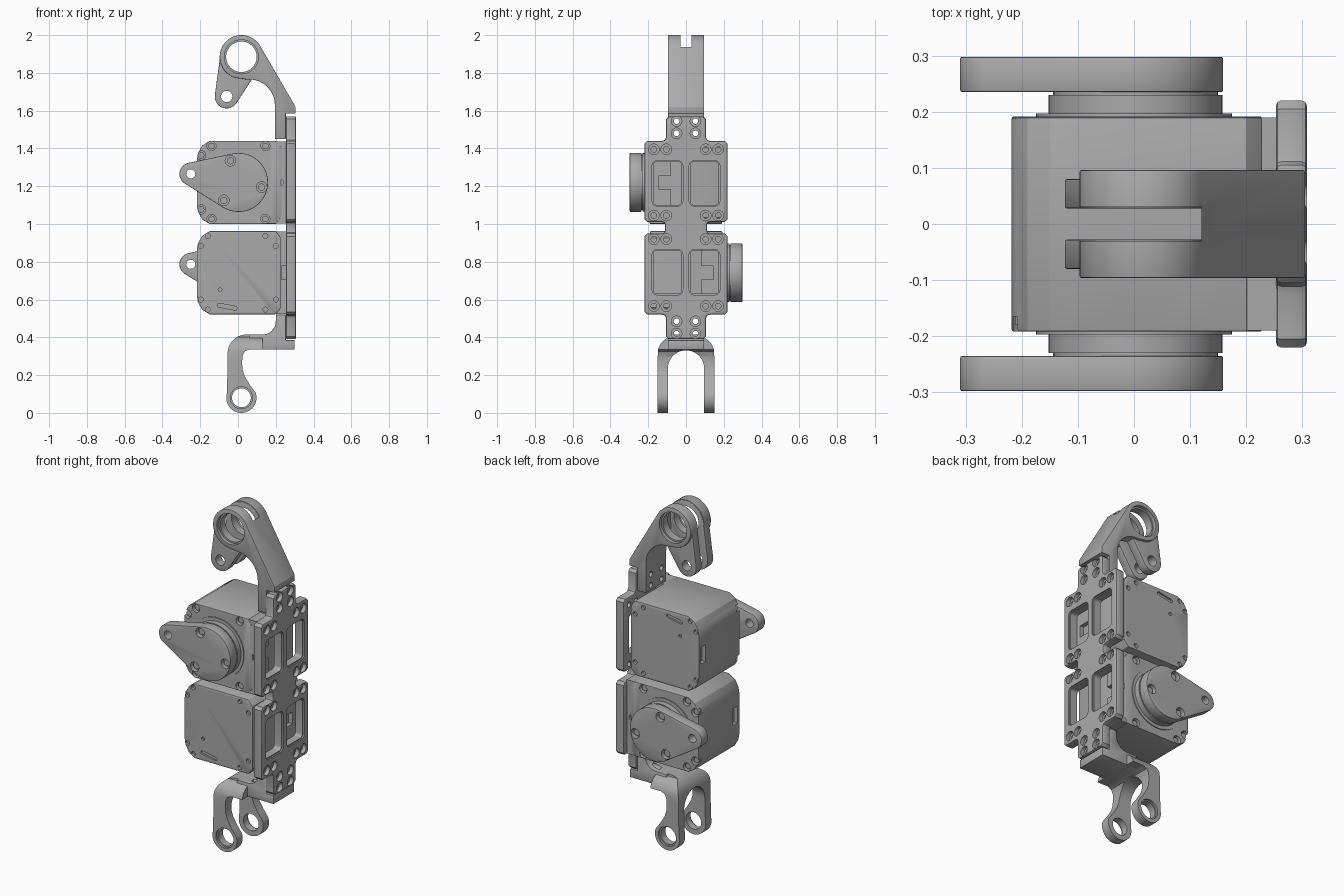
import bpy, bmesh, math

old = bpy.data.objects.get("Cube")
if old:
    bpy.data.objects.remove(old)

grey = bpy.data.materials.new("machined grey")
grey.use_nodes = True
grey.diffuse_color = (0.4, 0.4, 0.4, 1)
grey.node_tree.nodes["Principled BSDF"].inputs["Base Color"].default_value = (0.4, 0.4, 0.4, 1)


def arc(cx, cz, r, start, end, n=16):
    angles = [math.radians(start + (end - start) * i / n) for i in range(n + 1)]
    return [(cx + r * math.cos(a), cz + r * math.sin(a)) for a in angles]


def circle(cx, cz, r, n=40):
    return arc(cx, cz, r, 0, 360, n)[:-1]


def rect(a0, b0, a1, b1):
    return [(a0, b0), (a1, b0), (a1, b1), (a0, b1)]


def rounded(a0, b0, a1, b1, r):
    return (arc(a1 - r, b1 - r, r, 0, 90, 5) + arc(a0 + r, b1 - r, r, 90, 180, 5)
            + arc(a0 + r, b0 + r, r, 180, 270, 5) + arc(a1 - r, b0 + r, r, 270, 360, 5))


def hull(c0, r0, c1, r1):
    """Outline of a belt around two circles."""
    dx, dz = c1[0] - c0[0], c1[1] - c0[1]
    base = math.degrees(math.atan2(dz, dx))
    t = math.degrees(math.acos((r0 - r1) / math.hypot(dx, dz)))
    return (arc(*c0, r0, base + t, base + 360 - t, 40)
            + arc(*c1, r1, base - t, base + t, 20))


def make(name, solids, bevel=0):
    """Extrude each (outline, axis, start, end) into one object."""
    bm = bmesh.new()
    for pts, axis, a, b in solids:
        rows = []
        for d in (a, b):
            rows.append([bm.verts.new((p, d, q) if axis == "y" else (d, p, q)) for p, q in pts])
        bm.faces.new(rows[0])
        bm.faces.new(rows[1])
        n = len(pts)
        for i in range(n):
            j = (i + 1) % n
            bm.faces.new((rows[0][i], rows[0][j], rows[1][j], rows[1][i]))
    bmesh.ops.recalc_face_normals(bm, faces=bm.faces)
    mesh = bpy.data.meshes.new(name)
    bm.to_mesh(mesh)
    bm.free()
    mesh.materials.append(grey)
    obj = bpy.data.objects.new(name, mesh)
    bpy.context.collection.objects.link(obj)
    if bevel:
        mod = obj.modifiers.new("edge", "BEVEL")
        mod.width = bevel
        mod.segments = 2
        mod.limit_method = "ANGLE"
        mod.angle_limit = math.radians(50)
        apply(obj, mod)
    return obj


def apply(obj, mod):
    bpy.context.view_layer.objects.active = obj
    bpy.ops.object.modifier_apply(modifier=mod.name)


def cut(obj, solids, operation="DIFFERENCE"):
    tool = make("cutter", solids)
    mod = obj.modifiers.new("cut", "BOOLEAN")
    mod.operation = operation
    mod.object = tool
    mod.solver = "EXACT"
    apply(obj, mod)
    bpy.data.objects.remove(tool)


# Back plate, one quarter of its outline mirrored twice
MID = 0.98
quarter = [(0.09, 0.39), (0.105, 0.405), (0.105, 0.50), (0.111, 0.514), (0.125, 0.52),
           (0.205, 0.52), (0.22, 0.535), (0.22, 0.935), (0.205, 0.95), (0.125, 0.95),
           (0.114, 0.955), (0.11, 0.967)]
half = quarter + [(y, 2 * MID - z) for y, z in reversed(quarter)]
plate = make("back_plate", [(half + [(-y, z) for y, z in reversed(half)], "x", 0.253, 0.308)], 0.009)
cut(plate, [(rounded(s * 0.098 - 0.075, z - 0.114, s * 0.098 + 0.075, z + 0.114, 0.02), "x", 0.2, 0.4)
            for s in (-1, 1) for z in (0.745, 1.215)])
cut(plate, [(rounded(s * 0.098 - 0.081, z - 0.12, s * 0.098 + 0.081, z + 0.12, 0.025), "x", 0.3, 0.4)
            for s in (-1, 1) for z in (0.745, 1.215)])
tab_holes = [(s * 0.05, z) for s in (-1, 1) for z in (0.42, 0.485, 1.48, 1.545)]
holes = tab_holes + [(s * y, z) for s in (-1, 1) for y in (0.104, 0.17)
                     for z in (0.565, 0.92, 1.045, 1.395)]
cut(plate, [(circle(y, z, 0.028, 24), "x", 0.285, 0.4) for y, z in holes])
cut(plate, [(circle(y, z, 0.015, 20), "x", 0.2, 0.4) for y, z in holes])
tab_drill = [(circle(y, z, 0.015, 20), "x", 0.1, 0.4) for y, z in tab_holes]

# Upper clevis arm
EYE = (0.018, 1.885)
LUG = (-0.06, 1.675)
arm = make("upper_arm", [(
    [(0.195, 1.45), (0.253, 1.45), (0.253, 1.585), (0.305, 1.585), (0.305, 1.62)]
    + arc(*EYE, 0.115, 30, 268, 40) + arc(0.06, 1.63, 0.135, 95, 0), "y", -0.096, 0.096)], 0.003)
slot = [(rect(-0.3, 1.5, 0.09, 2.1), "y", -0.03, 0.03)]
cut(arm, [(rect(-0.3, 1.64, 0.12, 2.1), "y", -0.03, 0.03)])
cut(arm, [(circle(*EYE, 0.081), "y", -0.2, 0.2)])
cut(arm, [(circle(*EYE, 0.09), "y", s * 0.075, s * 0.2) for s in (-1, 1)])
cut(arm, tab_drill)

# Pair of hanging lugs beside the slot
lugs = make("hanging_lugs", [(hull(EYE, 0.112, LUG, 0.063), "y", s * 0.028, s * 0.08)
                             for s in (-1, 1)], 0.003)
cut(lugs, [(circle(*c, r), "y", -0.2, 0.2) for c, r in ((EYE, 0.081), (LUG, 0.03))])
cut(lugs, [(circle(*EYE, 0.09), "y", s * 0.075, s * 0.2) for s in (-1, 1)])

# Lower fork: side profile trimmed by an arch
FOOT = (0.018, 0.08)
fork = make("lower_fork", [(
    arc(*FOOT, 0.08, 165, 380, 32)
    + [(0.062, 0.15), (0.035, 0.195), (0.024, 0.23), (0.022, 0.26), (0.023, 0.30),
       (0.035, 0.325), (0.06, 0.335), (0.13, 0.335), (0.13, 0.415)]
    + arc(0.045, 0.315, 0.1, 90, 180, 10) + [(-0.055, 0.25)], "y", -0.15, 0.15)])
side = [(0.15, -0.1), (0.15, 0.29)] + arc(0.06, 0.315, 0.09, 10, 75, 8) + [(0.08, 0.45)]
arch = arc(0, 0.235, 0.096, 180, 0, 24)
cut(fork, [(side + [(-y, z) for y, z in reversed(side)] + [(-0.096, -0.1)] + arch
            + [(0.096, -0.1)], "x", -0.2, 0.2)], "INTERSECT")
cut(fork, [(circle(*FOOT, 0.05), "y", -0.3, 0.3)])
cut(fork, [(circle(*FOOT, 0.058), "y", s * 0.138, s * 0.3) for s in (-1, 1)])

base = make("fork_base", [(
    [(0.06, 0.335), (0.3, 0.335), (0.3, 0.385), (0.253, 0.385), (0.253, 0.52), (0.2, 0.52)]
    + arc(0.13, 0.485, 0.07, 0, -90, 10) + [(0.06, 0.415)], "y", -0.096, 0.096)], 0.003)
cut(base, tab_drill)


def motor(name, zc, s):
    """Motor with its output on side s (-1 front, 1 back)."""
    def across(pts, a, b):
        return (pts, "y", s * a, s * b)

    # Housing with chamfered corners
    corner = [(0.228, 0.185), (0.2, 0.22), (-0.15, 0.22), (-0.19, 0.195), (-0.212, 0.155), (-0.218, 0.12)]
    outline = [(x, zc + z) for x, z in corner] + [(x, zc - z) for x, z in reversed(corner)]
    body = make(name + "_housing", [across(outline, -0.19, 0.192)], 0.004)
    front = [(x, zc + t * z) for t in (-1, 1) for x, z in ((-0.14, 0.193), (0.145, 0.193), (-0.195, 0.143))]
    rear = [(x, zc + t * z) for t in (-1, 1)
            for x, z in ((-0.16, 0.195), (0.145, 0.195), (-0.197, 0.142), (0.2, 0.142))]
    cut(body, [across(circle(x, z, 0.024, 20), 0.165, 0.3) for x, z in front])
    cut(body, [across(circle(x, z, 0.013, 16), -0.175, -0.3) for x, z in rear])
    # Rear vent slot, pin hole and side connector
    vent = hull((-0.1, zc - s * 0.172), 0.01, (-0.015, zc - s * 0.188), 0.0099)
    cut(body, [across(vent, -0.18, -0.3), across(circle(-0.095, zc - s * 0.09, 0.01, 16), -0.18, -0.3),
               (rect(*sorted((-s * 0.17, -s * 0.13)), 0, 0) and
                rect(-s * 0.15 - 0.02, zc - 0.05, -s * 0.15 + 0.02, zc + 0.05), "x", -0.3, -0.195)])
    make(name + "_bolts", [across(circle(x, z, 0.017, 16), 0.155, 0.18) for x, z in front])

    # Mounting flange with a notch on its inner edge
    flange = make(name + "_flange", [across(rect(0.2, zc - 0.218, 0.255, zc + 0.218), 0.08, 0.19)])
    cut(flange, [across(rect(0.23, zc - 0.035, 0.3, zc + 0.035), 0.03, 0.145)])
    cut(flange, [across(circle(0.222, zc, 0.018, 20), 0.18, 0.3)])

    # Stepped output collar
    make(name + "_collar", [across(circle(0, zc, 0.175, 48), 0.18, 0.197)])
    make(name + "_output", [across(circle(0.003, zc, 0.155, 48), 0.19, 0.23),
                            across(circle(0.003, zc, 0.147, 48), 0.225, 0.24)])

    # Horn lever
    tip = (-0.25, zc + 0.045)
    screws = [(-0.04, zc + 0.115), (0.125, zc - 0.025), (-0.075, zc - 0.095)]
    horn = make(name + "_horn", [across(hull((0.003, zc), 0.156, tip, 0.06), 0.235, 0.298)], 0.004)
    cut(horn, [across(circle(*tip, 0.024, 24), 0.1, 0.4)]
        + [across(circle(*p, 0.028, 24), 0.27, 0.4) for p in screws])
    make(name + "_horn_screws", [across(circle(*p, 0.019, 20), 0.26, 0.282) for p in screws])


motor("upper_motor", 1.22, -1)
motor("lower_motor", 0.742, 1)

# Smooth round surfaces, keep hard edges
for obj in bpy.context.collection.objects:
    obj.select_set(obj.type == "MESH" and grey.name in obj.data.materials)
bpy.ops.object.shade_smooth_by_angle(angle=math.radians(25))
